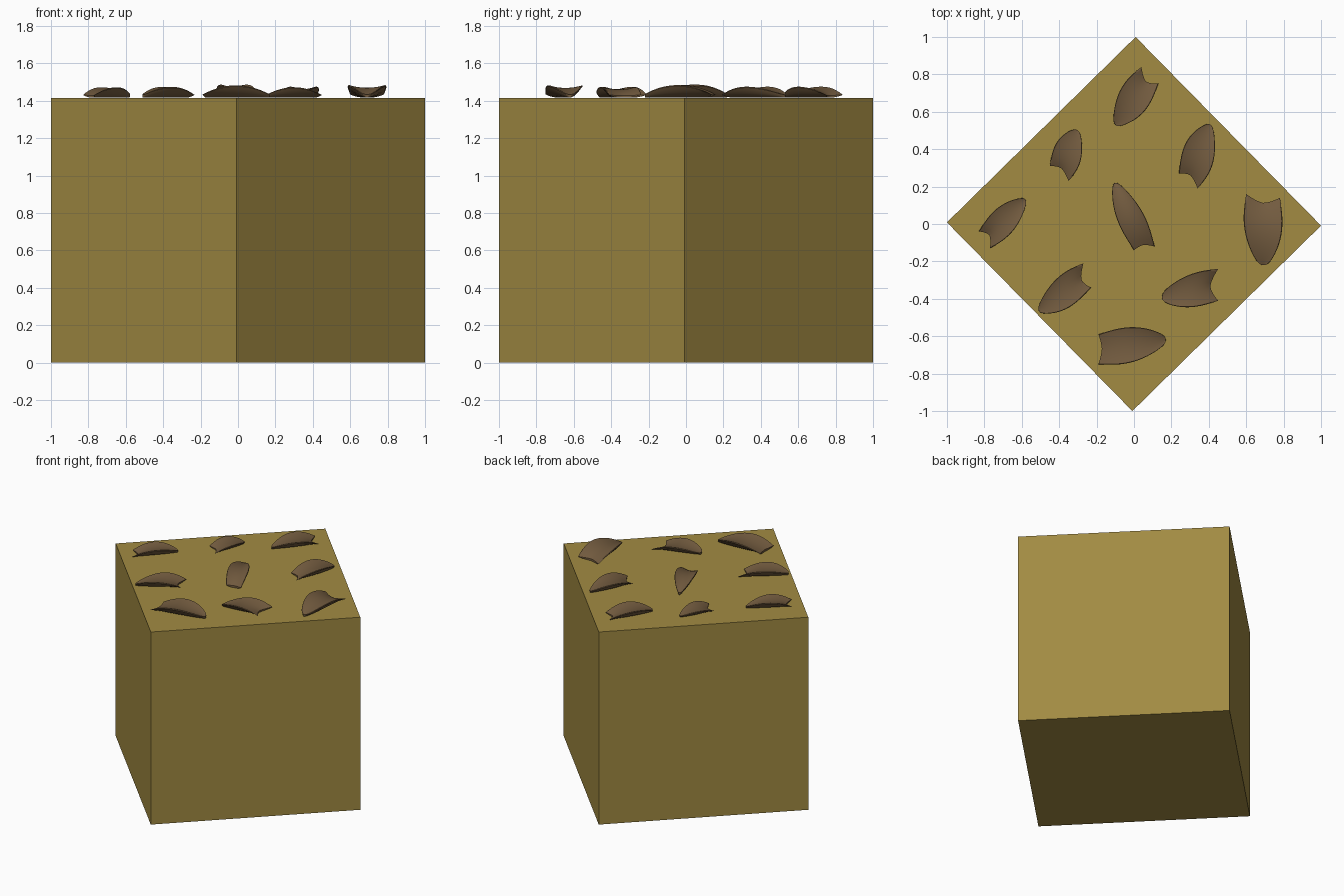
import bpy, bmesh, math
from mathutils import Vector

if "Cube" in bpy.data.objects:
    bpy.data.objects.remove(bpy.data.objects["Cube"])

SIDE = math.sqrt(2)
TOP = SIDE


def material(name, rgb):
    m = bpy.data.materials.new(name)
    m.diffuse_color = (*rgb, 1)
    m.use_nodes = True
    m.node_tree.nodes["Principled BSDF"].inputs["Base Color"].default_value = m.diffuse_color
    return m


soil_mat = material("ochre", (0.36, 0.26, 0.055))
flake_mat = material("brown", (0.17, 0.105, 0.05))

# Cube block, standing on a corner-to-corner diagonal
bpy.ops.mesh.primitive_cube_add(size=SIDE, location=(0, 0, SIDE / 2),
                                rotation=(0, 0, math.radians(44.5)))
block = bpy.context.object
block.name = "block"
block.data.materials.append(soil_mat)


def flake(name, tip, a, b, bulge, notch, nt=20, ns=12):
    """Saddle-shaped flake: rounded tip, two horns a and b around a notch."""
    tip, a, b = Vector(tip), Vector(a), Vector(b)
    axis, across = (a + b) / 2 - tip, b - a
    height = 0.185 * axis.length
    bm = bmesh.new()

    def layer(under):
        rows = []
        for i in range(nt + 1):
            t = 1 - math.cos(i / nt * math.pi / 2)
            t = 0.5 * (t + i / nt * t ** 0.5)
            half = 0.5 * t ** 0.38 + bulge * math.sin(math.pi * t)
            arch = max(0, math.sin(math.pi * (0.06 + 0.88 * t))) ** 0.8
            row = []
            for j in range(ns + 1):
                s = -math.cos(math.pi * j / ns)
                u = t - notch * t ** 3 * (1 - abs(s) ** 1.5)
                p = tip + axis * u + across * half * s
                if under:
                    z = height * arch * abs(s) ** 2.5
                else:
                    z = height * arch * (0.78 + 0.22 * s * s)
                if abs(s) > 0.999:
                    z = height * arch * 0.9
                row.append(bm.verts.new((p.x, p.y, TOP + 0.002 + z)))
            rows.append(row)
        for r0, r1 in zip(rows, rows[1:]):
            for j in range(ns):
                bm.faces.new((r0[j], r0[j + 1], r1[j + 1], r1[j]))
        return rows

    upper, lower = layer(False), layer(True)
    # Wall across the notched end
    for j in range(ns):
        bm.faces.new((upper[-1][j], upper[-1][j + 1], lower[-1][j + 1], lower[-1][j]))
    bmesh.ops.remove_doubles(bm, verts=bm.verts, dist=0.0005)
    bmesh.ops.recalc_face_normals(bm, faces=bm.faces)
    mesh = bpy.data.meshes.new(name)
    bm.to_mesh(mesh)
    bm.free()
    mesh.materials.append(flake_mat)
    obj = bpy.data.objects.new(name, mesh)
    bpy.context.collection.objects.link(obj)
    bpy.ops.object.select_all(action='DESELECT')
    obj.select_set(True)
    bpy.context.view_layer.objects.active = obj
    bpy.ops.object.shade_smooth_by_angle(angle=math.radians(40))


# Nine scattered flakes: tip, horn, horn, bulge, notch depth
flakes = [
    ((-0.10, 0.53), (0.04, 0.84), (0.13, 0.75), 0.30, 0.12),
    ((-0.30, 0.50), (-0.35, 0.23), (-0.45, 0.31), 0.25, 0.12),
    ((0.41, 0.53), (0.34, 0.19), (0.24, 0.27), 0.33, 0.10),
    ((-0.58, 0.13), (-0.83, -0.04), (-0.77, -0.13), 0.30, 0.12),
    ((-0.10, 0.22), (0.00, -0.14), (0.11, -0.12), 0.26, 0.05),
    ((0.69, -0.22), (0.60, 0.16), (0.78, 0.14), 0.17, 0.10),
    ((-0.51, -0.46), (-0.27, -0.21), (-0.23, -0.34), 0.25, 0.12),
    ((0.15, -0.39), (0.45, -0.24), (0.45, -0.41), 0.13, 0.14),
    ((0.17, -0.62), (-0.19, -0.59), (-0.19, -0.75), 0.20, 0.05),
]
for n, f in enumerate(flakes, 1):
    flake(f"flake_{n}", *f)
